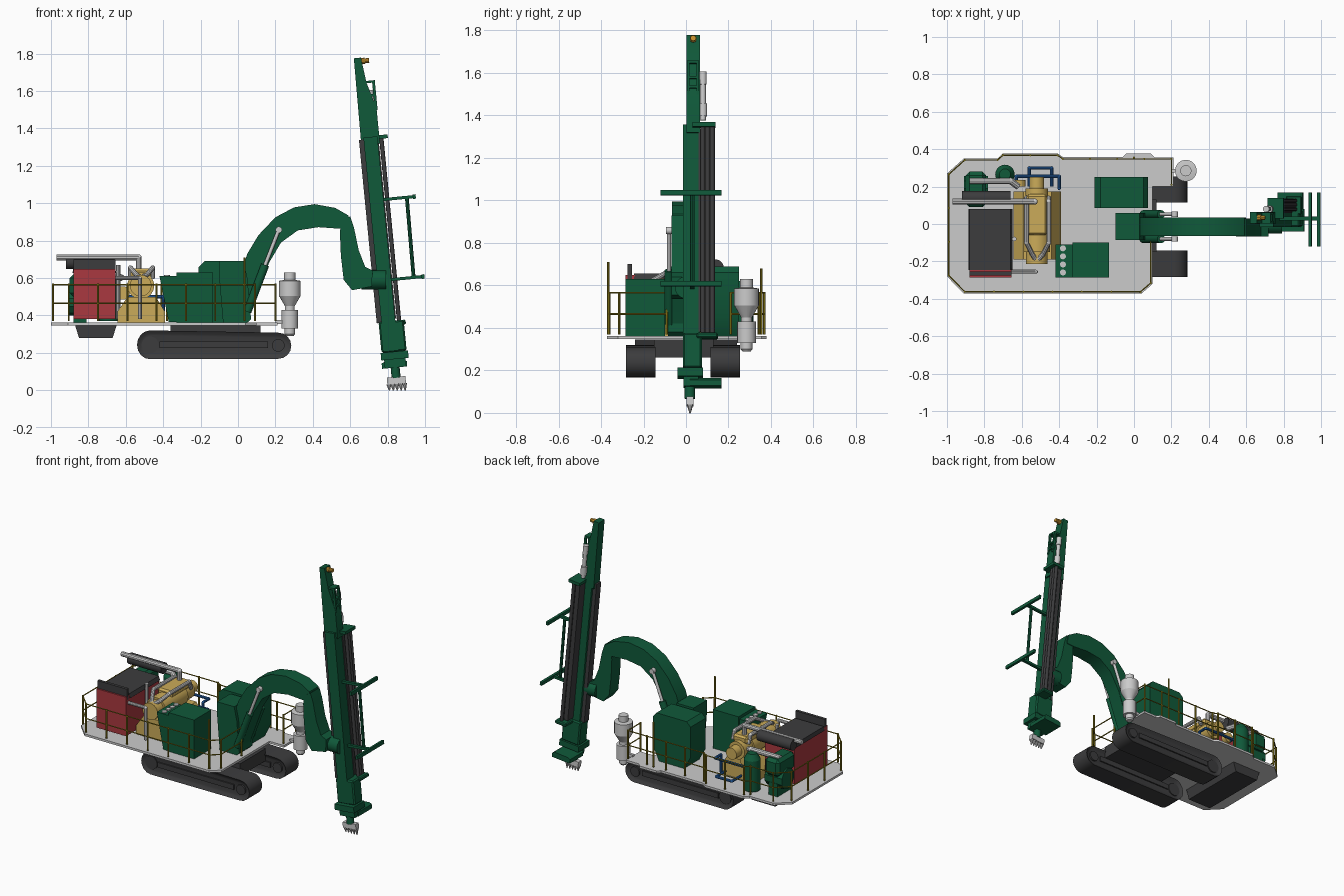
import bpy, bmesh, math
from mathutils import Vector, Matrix

if "Cube" in bpy.data.objects:
    bpy.data.objects.remove(bpy.data.objects["Cube"])

COL = dict(green=(.005, .1, .042), yellow=(.5, .46, .01), olive=(.27, .21, .01), tan=(.6, .41, .1),
           red=(.4, .04, .05), dark=(.045, .045, .047), blue=(.02, .13, .42), orange=(.6, .3, .03))
MATS = {}
for k, c in COL.items():
    MATS[k] = bpy.data.materials.new(k)
    MATS[k].diffuse_color = (*c, 1)
# mast frame: local x = towards the outside, z = along the mast
MAST = Matrix.Translation((.83, 0, .02)) @ Matrix.Rotation(math.radians(-5.55), 4, 'Y')


def finish(name, bm, col=None, mat=None):
    bmesh.ops.recalc_face_normals(bm, faces=bm.faces)
    for f in bm.faces:
        f.smooth = True
    for e in bm.edges:
        e.smooth = len(e.link_faces) == 2 and e.calc_face_angle(9) < math.radians(32)
    me = bpy.data.meshes.new(name)
    bm.to_mesh(me)
    bm.free()
    ob = bpy.data.objects.new(name, me)
    bpy.context.collection.objects.link(ob)
    if col:
        me.materials.append(MATS[col])
    if mat:
        ob.matrix_world = mat
    return ob


def add_box(bm, x0, x1, y0, y1, z0, z1):
    m = Matrix.Translation(((x0+x1)/2, (y0+y1)/2, (z0+z1)/2)) @ Matrix.Diagonal((x1-x0, y1-y0, z1-z0, 1))
    bmesh.ops.create_cube(bm, size=1, matrix=m)


def box(name, b, col=None, mat=None, bevel=0):
    bm = bmesh.new()
    add_box(bm, *b)
    if bevel:
        bmesh.ops.bevel(bm, geom=bm.edges[:], offset=bevel, segments=1, affect='EDGES')
    return finish(name, bm, col, mat)


def add_cyl(bm, a, b, r, r2=None, n=20):
    a, b = Vector(a), Vector(b)
    d = b - a
    m = Matrix.Translation((a+b)/2) @ d.to_track_quat('Z', 'Y').to_matrix().to_4x4()
    bmesh.ops.create_cone(bm, cap_ends=True, segments=n, radius1=r, radius2=r if r2 is None else r2,
                          depth=d.length, matrix=m)


def cyl(name, a, b, r, col=None, mat=None, r2=None, n=20):
    bm = bmesh.new()
    add_cyl(bm, a, b, r, r2, n)
    return finish(name, bm, col, mat)


def pipe(name, pts, r, col=None, n=10):
    bm = bmesh.new()
    for a, b in zip(pts, pts[1:]):
        add_cyl(bm, a, b, r, n=n)
    for p in pts[1:-1]:
        bmesh.ops.create_uvsphere(bm, u_segments=n, v_segments=6, radius=r, matrix=Matrix.Translation(p))
    return finish(name, bm, col)


def prism(name, pts, y0, y1, col=None, mat=None, inset=None, bevel=0):
    """Extrude an x-z profile along y."""
    bm = bmesh.new()
    f = bm.faces.new([bm.verts.new((x, y0, z)) for x, z in pts])
    g = bmesh.ops.extrude_face_region(bm, geom=[f])['geom']
    bmesh.ops.translate(bm, vec=(0, y1-y0, 0), verts=[v for v in g if isinstance(v, bmesh.types.BMVert)])
    bmesh.ops.recalc_face_normals(bm, faces=bm.faces)
    caps = [f for f in bm.faces if abs(f.normal.y) > .99]
    if inset:
        bmesh.ops.inset_individual(bm, faces=caps, thickness=inset[0], depth=-inset[1])
    if bevel:
        bmesh.ops.bevel(bm, geom=list({e for f in caps for e in f.edges}), offset=bevel, segments=1, affect='EDGES')
    return finish(name, bm, col, mat)


# deck: grey floor, yellow rim, green lower lip
OUT = [(-1, .27), (-.91, .35), (-.73, .35), (-.7, .378), (-.41, .378), (-.38, .358), (-.06, .358), (-.04, .378),
       (.09, .378), (.11, .355), (.21, .355), (.21, .2), (.1, .2), (.1, -.32), (.04, -.372), (-.91, -.372), (-1, -.28)]
for name, z0, z1, col, part in (('deck_floor', .347, .362, None, 0), ('deck_rim', .345, .376, 'yellow', 1),
                                ('deck_lip', .333, .345, 'green', 1)):
    bm = bmesh.new()
    f = bm.faces.new([bm.verts.new((x, y, z0)) for x, y in OUT])
    ring = bmesh.ops.inset_region(bm, faces=[f], thickness=.018, use_even_offset=True)['faces']
    drop = [f] if part else ring
    bmesh.ops.delete(bm, geom=drop, context='FACES')
    g = bmesh.ops.extrude_face_region(bm, geom=bm.faces[:])['geom']
    bmesh.ops.translate(bm, vec=(0, 0, z1-z0), verts=[v for v in g if isinstance(v, bmesh.types.BMVert)])
    finish(name, bm, col)

# railing
RAIL = [(.09, -.09), (.09, -.315), (.035, -.362), (-.905, -.362), (-.99, -.276), (-.99, .266), (-.905, .342),
        (-.73, .342), (-.7, .368), (-.41, .368), (-.38, .348), (.2, .348), (.2, .21)]
bm = bmesh.new()
for (ax, ay), (bx, by) in zip(RAIL, RAIL[1:]):
    for z in (.465, .565):
        add_cyl(bm, (ax, ay, z), (bx, by, z), .004, n=6)
    n = max(1, round(math.hypot(bx-ax, by-ay)/.16))
    for i in range(n):
        x, y = ax+(bx-ax)*i/n, ay+(by-ay)*i/n
        add_cyl(bm, (x, y, .37), (x, y, .57), .006, n=6)
for x, y, z in ((.2, .21, .57), (.035, -.365, .71), (0, .355, .68)):
    add_cyl(bm, (x, y, .37), (x, y, z), .006, n=6)
finish('railing', bm, 'olive')

# crawler tracks
prof = [(-.47+.07*math.cos(a), .243+.077*math.sin(a)) for a in [math.pi*(.5+i/8) for i in range(9)]]
prof += [(.215+.07*math.cos(a), .238+.07*math.sin(a)) for a in [math.pi*(-.5+i/8) for i in range(9)]]
for name, yc in (('front', -.213), ('back', .185)):
    prism(name+'_track', prof, yc-.07, yc+.07, 'dark', inset=(.022, .015), bevel=.006)
    cyl(name+'_track_idler', (.215, yc-.066, .24), (.215, yc+.066, .24), .034, 'dark')
    cyl(name+'_track_sprocket', (-.47, yc-.062, .243), (-.47, yc+.062, .243), .045, 'dark')
    box(name+'_track_frame', (-.42, .16, yc-.064, yc+.064, .225, .26), 'dark')
box('undercarriage', (-.36, .12, -.15, .13, .26, .345), 'dark')
prism('belly_tank', [(-.87, .345), (-.85, .28), (-.67, .28), (-.65, .345)], -.24, .24, 'dark')

# engine housing with dark roof
box('engine_housing', (-.88, -.655, -.285, .075, .38, .63), 'red')
prism('housing_roof', [(-.885, .628), (-.88, .655), (-.66, .655), (-.65, .628)], -.245, .08, 'dark')
prism('roof_flap', [(-.88, .625), (-.88, .7), (-.655, .7), (-.655, .625)], -.275, -.255, 'dark')
box('housing_cap', (-.88, -.655, -.285, -.24, .628, .648), 'red')
# exhaust
cyl('muffler', (-.92, .14, .685), (-.66, .14, .685), .037, 'dark')
pipe('exhaust', [(-.97, .12, .71), (-.53, .12, .71), (-.53, .12, .6)], .016)
pipe('intake_pipe', [(-.88, .23, .62), (-.66, .23, .62), (-.62, .2, .6)], .018)
for i, x in enumerate((-.575, -.455)):
    pipe(f'hose_{i}', [(x, .14, .6), (x, .12, .655), (x, -.1, .655), (x+(.03 if i == 0 else -.03), -.16, .62),
                       (-.52, -.2, .6)], .013)
pipe('front_pipe', [(-.655, -.255, .6), (-.525, -.255, .6), (-.525, -.255, .38)], .011)
pipe('side_pipe', [(-.64, -.08, .67), (-.64, -.08, .38)], .012)
# filters and separator tank
box('filter_box', (-.9, -.79, .09, .28, .5, .62), 'green', bevel=.02)
cyl('filter_drum', (-.91, .19, .47), (-.78, .19, .47), .07, 'green', n=10)
box('filter_stand', (-.88, -.81, .11, .26, .362, .45), 'green')
cyl('separator_tank', (-.69, .265, .37), (-.69, .265, .58), .052, 'green')
cyl('separator_cap', (-.69, .265, .58), (-.69, .265, .62), .052, 'green', r2=.03)

# compressor
prism('compressor_base', [(-.645, .362), (-.39, .362), (-.39, .42), (-.44, .5), (-.59, .5), (-.645, .42)],
      -.19, .175, 'tan')
for i, (y0, y1, r) in enumerate(((-.15, .1, .072), (-.215, -.15, .058), (.1, .19, .06), (.19, .25, .04))):
    cyl(f'compressor_body_{i}', (-.52, y0, .56), (-.52, y1, .56), r, 'tan')
box('compressor_top', (-.575, -.465, -.06, .16, .6, .65), 'tan', bevel=.012)
cyl('compressor_pulley', (-.615, .2, .52), (-.615, .235, .52), .036, 'tan')
pipe('coolant_pipe', [(-.63, .2, .5), (-.63, .255, .5), (-.4, .255, .5), (-.4, .19, .5), (-.4, .19, .38)], .009, 'blue')
pipe('coolant_return', [(-.56, .2, .4), (-.56, .3, .4), (-.44, .3, .4), (-.44, .2, .4)], .009, 'blue')

# cabinets
prism('control_console', [(-.42, .61), (-.33, .61), (-.33, .365), (-.37, .365)], -.285, -.11, 'green')
for i in range(4):
    cyl(f'gauge_{i}', (-.38, -.13-.043*i, .6), (-.38, -.13-.043*i, .617), .016)
box('front_cabinet', (-.33, -.135, -.285, -.1, .362, .63), 'green')
prism('rear_cabinet', [(-.16, .362), (-.21, .45), (-.21, .66), (-.18, .69), (.05, .69), (.075, .66), (.075, .45),
                       (.03, .362)], .085, .25, 'green')

# boom, stick and lift cylinders
prism('boom_turret', [(-.08, .362), (-.1, .6), (-.1, .69), (.03, .69), (.05, .6), (.07, .38), (.05, .362)],
      -.085, .06, 'green')
prism('boom', [(.0, .42), (.02, .64), (.05, .73), (.11, .83), (.2, .925), (.3, .978), (.41, .995), (.52, .975),
               (.59, .935), (.6, .87), (.53, .865), (.43, .872), (.32, .855), (.23, .79), (.165, .68), (.07, .42)],
      -.065, .035, 'green')
prism('stick', [(.55, .9), (.6, .93), (.62, .87), (.645, .75), (.68, .66), (.72, .64), (.715, .555), (.61, .535),
                (.565, .59), (.55, .72), (.545, .84)], -.068, .03, 'green')
for i, y in enumerate((-.08, .052)):
    cyl(f'lift_cylinder_{i}', (.05, y, .42), (.145, y, .67), .022, 'green')
    cyl(f'lift_rod_{i}', (.145, y, .67), (.215, y, .85), .01)
    cyl(f'lift_pin_{i}', (.218, y-.014, .858), (.218, y+.014, .858), .017)
cyl('mast_swivel', (.66, 0, .59), (.79, 0, .59), .052, 'green')

# mast
box('outer_mast', (-.03, .045, -.015, .065, .19, 1.34), 'green', MAST)
box('mast_foot', (-.045, .09, -.015, .075, .185, .35), 'green', MAST, .008)
box('foot_collar', (-.05, .097, -.04, .08, .145, .185), 'green', MAST)
box('lower_neck', (-.035, .08, -.012, .06, .1, .15), 'green', MAST)
box('feed_rail', (-.055, -.028, 0, .05, .345, 1.33), 'dark', MAST)
for i, y in enumerate((.079, .102, .124)):
    cyl(f'drill_rod_{i}', (.065, y, .34), (.065, y, 1.33), .0115, 'dark', MAST, n=12)
box('rod_rack_back', (.02, .05, .06, .125, .36, 1.32), 'dark', MAST)
box('rod_rack_top', (.015, .1, .03, .138, 1.325, 1.345), 'green', MAST)
box('rod_rack_bottom', (.015, .1, .05, .15, .325, .35), 'green', MAST, .006)
prism('inner_mast', [(-.04, 1.767), (-.002, 1.767), (.015, 1.63), (.055, 1.49), (.055, 1.3), (-.045, 1.3)],
      .002, .065, 'green', MAST)
bm = bmesh.new()
for y in (.004, .05):
    add_box(bm, .045, .06, y, y+.012, 1.48, 1.64)
for w in (1.51, 1.555, 1.628):
    add_box(bm, 0, .06, .004, .062, w, w+.012)
finish('head_frame', bm, 'green', MAST)
cyl('winch_cylinder', (.03, .08, 1.36), (.03, .08, 1.57), .013, None, MAST)
cyl('winch_cylinder_low', (.03, .08, 1.38), (.03, .08, 1.44), .02, None, MAST)
cyl('winch_cylinder_top', (.03, .08, 1.53), (.03, .08, 1.59), .017, None, MAST)
for i, p in enumerate((0, .022)):
    cyl(f'mast_lamp_{i}', (p-.005, .034, 1.748), (p+.018, .034, 1.748), .017-.004*i, 'orange', MAST, n=10)

# guard bars on the outer side
bm = bmesh.new()
for w, p0, p1 in ((1.0, .04, .21), (.57, .04, .215)):
    add_box(bm, p0, p1, .02, .04, w-.008, w+.008)
    add_box(bm, p1-.008, p1+.008, -.12, .168, w-.012, w+.012)
add_cyl(bm, (.17, .03, 1.0), (.165, .03, .57), .01, n=8)
finish('guard_bars', bm, 'green', MAST)

# drill head and bit
prism('clamp_arm', [(-.05, .1), (-.05, .128), (-.03, .138), (.07, .138), (.085, .128), (.085, .1)], .02, .168,
      'green', MAST)
cyl('drill_stub', (.02, .018, .045), (.02, .018, .11), .024, 'green', MAST)
bm = bmesh.new()
add_box(bm, -.03, .07, .002, .036, .012, .05)
for i in range(5):
    add_cyl(bm, (-.022+.021*i, .019, .013), (-.022+.021*i, .019, -.02-.002*i), .013, .003, 8)
finish('drill_bit', bm, None, MAST)

# dust cyclone, stacked sections
LEV = [(.29, .02), (.3, .028), (.33, .028), (.33, .044), (.43, .044), (.43, .026), (.45, .026), (.505, .058),
       (.585, .058), (.59, .03), (.63, .03)]
bm = bmesh.new()
for (z0, r0), (z1, r1) in zip(LEV, LEV[1:]):
    if z1 > z0:
        add_cyl(bm, (.277, .285, z0), (.277, .285, z1), r0, r1, 20)
finish('dust_cyclone', bm)
box('cyclone_bracket', (.2, .25, .275, .295, .355, .375))

for m in bpy.data.materials:
    if m.users and not m.is_grease_pencil:
        m.use_nodes = True
        m.node_tree.nodes["Principled BSDF"].inputs["Base Color"].default_value = m.diffuse_color
